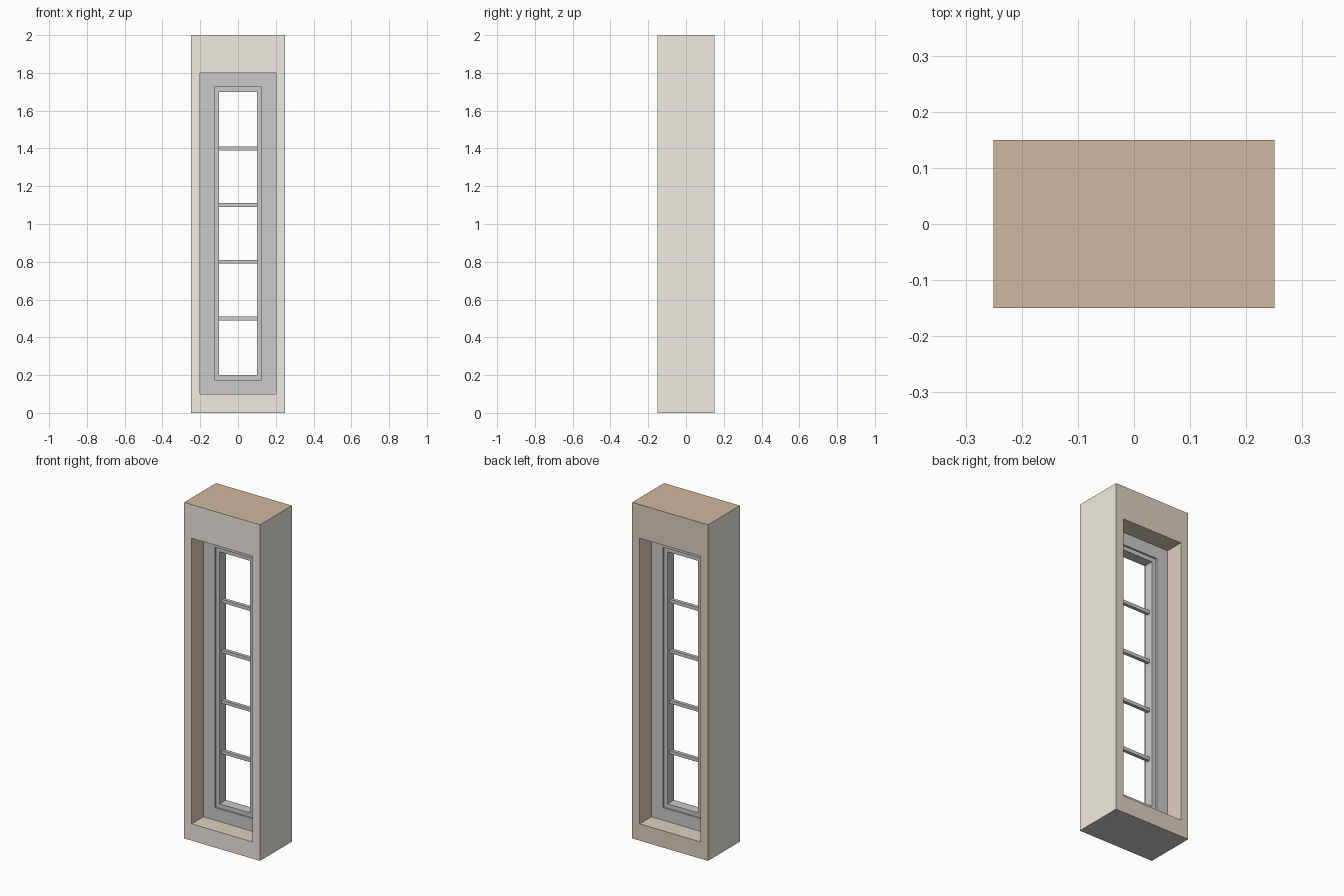
import bpy, bmesh

if "Cube" in bpy.data.objects:
    bpy.data.objects.remove(bpy.data.objects["Cube"])


def material(name, rgb):
    m = bpy.data.materials.new(name)
    m.diffuse_color = (*rgb, 1)
    m.use_nodes = True
    m.node_tree.nodes["Principled BSDF"].inputs["Base Color"].default_value = m.diffuse_color
    return m


def add_object(name, bm):
    bmesh.ops.recalc_face_normals(bm, faces=bm.faces)
    mesh = bpy.data.meshes.new(name)
    bm.to_mesh(mesh)
    bm.free()
    ob = bpy.data.objects.new(name, mesh)
    bpy.context.collection.objects.link(ob)
    return ob


def ring(name, outer, inner, half_depth):
    """Rectangular frame; outer and inner are (half width, z low, z high)."""
    bm = bmesh.new()
    loops = []
    for (w, lo, hi), y in ((outer, -half_depth), (outer, half_depth),
                           (inner, half_depth), (inner, -half_depth)):
        loops.append([bm.verts.new((x, y, z))
                      for x, z in ((-w, lo), (w, lo), (w, hi), (-w, hi))])
    for a, b in zip(loops, loops[1:] + loops[:1]):
        for i in range(4):
            j = (i + 1) % 4
            bm.faces.new((a[i], a[j], b[j], b[i]))
    return add_object(name, bm)


def box(name, size, centre):
    bm = bmesh.new()
    bmesh.ops.create_cube(bm, size=1)
    bmesh.ops.scale(bm, vec=size, verts=bm.verts)
    bmesh.ops.translate(bm, vec=centre, verts=bm.verts)
    return add_object(name, bm)


wall_edge = (0.25, 0.0, 2.0)
opening = (0.20, 0.10, 1.80)
frame_edge = (0.125, 0.175, 1.725)
pane = (0.10, 0.20, 1.70)

# Wall block: beige front and sides, brown top, tan back and reveals, grey base
wall = ring("wall", wall_edge, opening, 0.15)
for m in (material("tan_brick", (0.73, 0.63, 0.53)),
          material("beige_plaster", (0.87, 0.83, 0.77)),
          material("brown_top", (0.63, 0.48, 0.35)),
          material("grey_base", (0.8, 0.8, 0.8))):
    wall.data.materials.append(m)
for p in wall.data.polygons:
    if p.normal.y < -0.5 or abs(p.center.x) > 0.249:
        p.material_index = 1
    elif p.center.z > 1.999 and p.normal.z > 0.5:
        p.material_index = 2
    elif p.center.z < 0.001:
        p.material_index = 3

# Window frame with a slightly thinner sash inside it
ring("window_frame", opening, frame_edge, 0.04)
ring("window_sash", frame_edge, pane, 0.03)

# Horizontal glazing bars
for i in range(4):
    box(f"glazing_bar_{i + 1}", (0.20, 0.02, 0.02), (0, 0, 0.5 + 0.3 * i))
